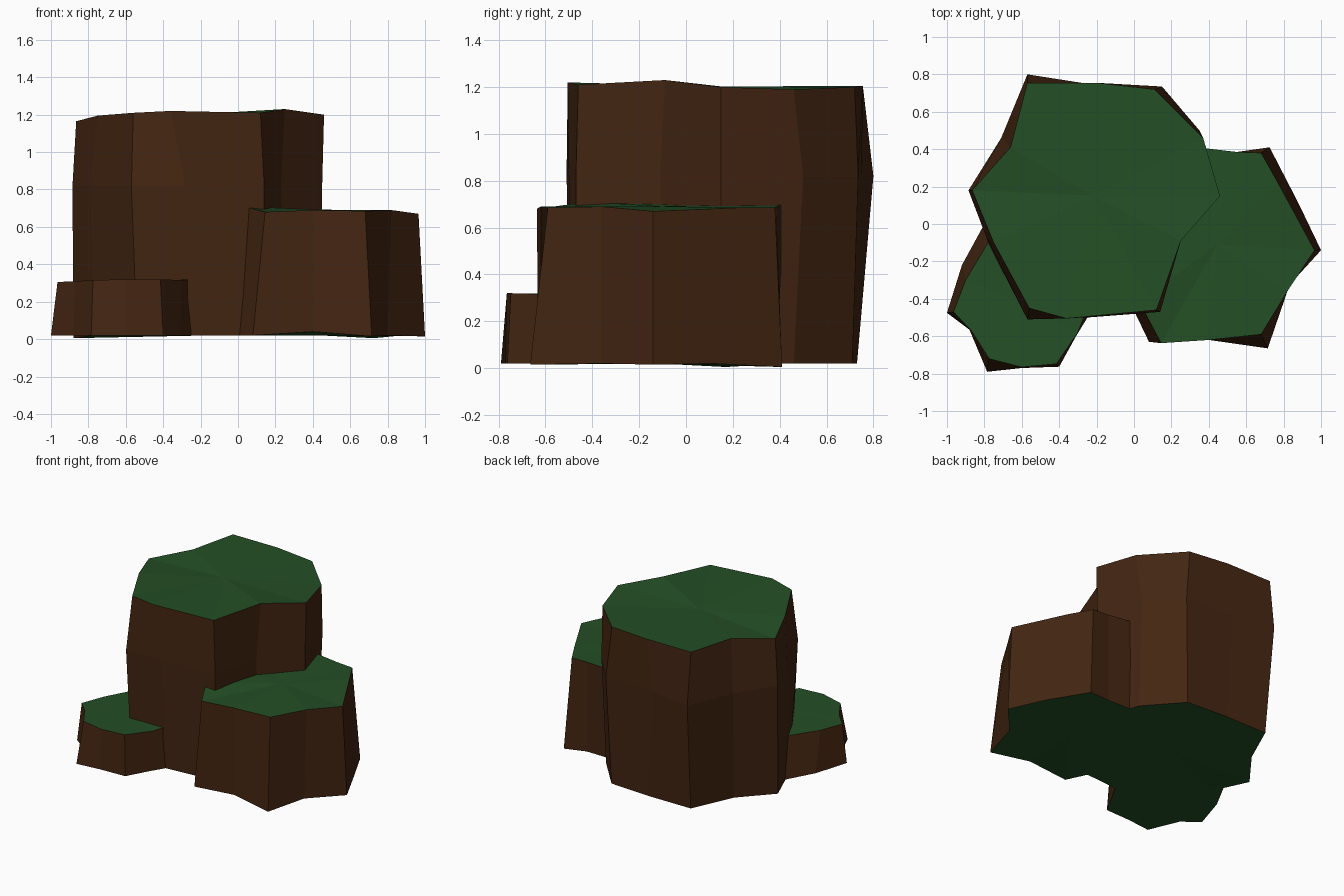
import bpy, bmesh


def material(name, rgb):
    m = bpy.data.materials.new(name)
    m.diffuse_color = (*rgb, 1)
    return m


BROWN = material("earth brown", (0.056, 0.0185, 0.0058))
GREEN = material("moss green", (0.0175, 0.078, 0.0185))


def column(name, rings):
    """Loft outline rings (outline, heights) from the ground up, then cap both ends."""
    bm = bmesh.new()
    loops = []
    for outline, z in rings:
        zs = z if isinstance(z, (list, tuple)) else [z] * len(outline)
        loops.append([bm.verts.new((x, y, h)) for (x, y), h in zip(outline, zs)])
    n = len(loops[0])
    # rocky sides
    for low, high in zip(loops, loops[1:]):
        for i in range(n):
            j = (i + 1) % n
            bm.faces.new((low[i], low[j], high[j], high[i]))
    # mossy caps
    for loop in (loops[0][::-1], loops[-1]):
        centre = bm.verts.new([sum(v.co[k] for v in loop) / n for k in range(3)])
        for i in range(n):
            bm.faces.new((loop[i], loop[(i + 1) % n], centre)).material_index = 1
    bmesh.ops.recalc_face_normals(bm, faces=bm.faces)
    me = bpy.data.meshes.new(name)
    bm.to_mesh(me)
    bm.free()
    me.materials.append(BROWN)
    me.materials.append(GREEN)
    ob = bpy.data.objects.new(name, me)
    bpy.context.collection.objects.link(ob)
    return ob


# tall main column (outlines run counter-clockwise from the right corner)
base = [(.45, .15), (.34, .46), (.12, .71), (-.2, .73), (-.55, .73), (-.69, .42),
        (-.88, .17), (-.77, -.12), (-.54, -.49), (-.25, -.5), (.14, -.47), (.24, -.1)]
waist = [(.45, .15), (.35, .5), (.15, .735), (-.25, .75), (-.57, .8), (-.71, .46),
         (-.885, .18), (-.79, -.07), (-.57, -.51), (-.28, -.5), (.14, -.47), (.23, -.11)]
crown = [(.46, .15), (.37, .46), (.11, .72), (-.2, .755), (-.57, .755), (-.66, .41),
         (-.865, .18), (-.75, -.1), (-.56, -.45), (-.36, -.505), (.12, -.46), (.25, -.09)]
column("tall_column", [
    (base, [.02, .02, .02, .02, .02, .02, .005, .02, .02, .02, .02, .02]),
    (waist, .82),
    (crown, [1.2, 1.19, 1.2, 1.205, 1.205, 1.2, 1.165, 1.195, 1.21, 1.22, 1.21, 1.23])])

# medium column on the right
base = [(1.0, -.14), (.88, .11), (.725, .41), (.55, .385), (.25, .39), (.12, .12),
        (-.1, -.12), (-.03, -.4), (.08, -.63), (.4, -.62), (.715, -.665), (.8, -.36)]
crown = [(.965, -.14), (.77, .22), (.68, .38), (.55, .385), (.25, .42), (.1, .15),
         (-.06, -.12), (.03, -.42), (.145, -.637), (.4, -.62), (.68, -.59), (.82, -.36)]
column("medium_column", [
    (base, [.015, .02, .005, .02, .02, .02, .02, .02, .02, .04, .015, .02]),
    (crown, [.67, .685, .685, .69, .7, .7, .71, .71, .68, .69, .685, .69])])

# low column at the front left
base = [(-.2, -.42), (-.26, -.2), (-.4, -.02), (-.6, .0), (-.8, .0), (-.92, -.22),
        (-1.0, -.475), (-.88, -.565), (-.785, -.79), (-.6, -.77), (-.4, -.763), (-.31, -.6)]
crown = [(-.25, -.45), (-.28, -.25), (-.4, -.1), (-.6, -.08), (-.78, -.1), (-.9, -.3),
         (-.965, -.47), (-.87, -.57), (-.775, -.72), (-.6, -.765), (-.415, -.748), (-.3, -.58)]
column("low_column", [
    (base, .02),
    (crown, [.32, .32, .315, .31, .31, .305, .305, .31, .315, .32, .32, .315])])
